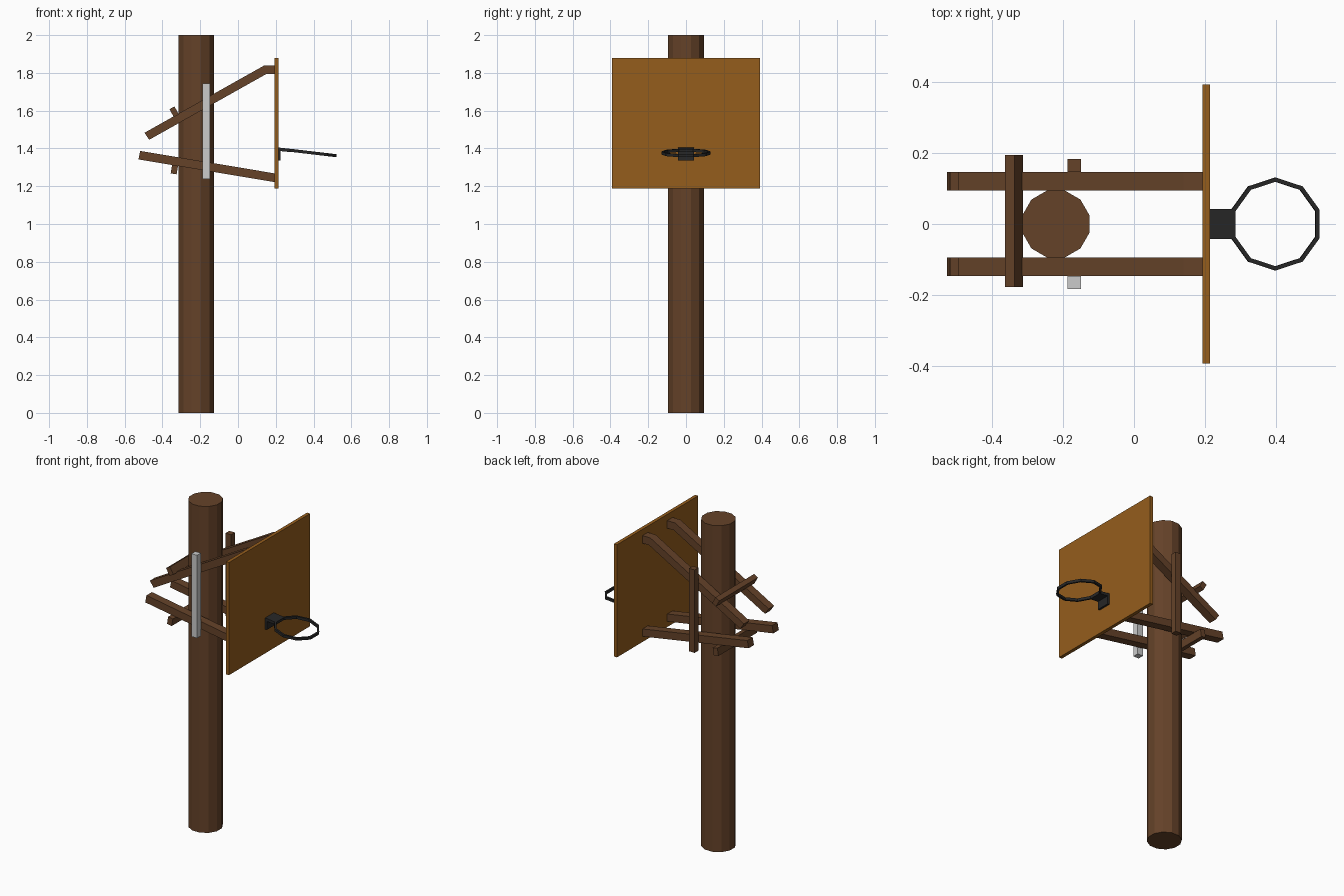
import bpy, bmesh
from math import sin, cos, pi, radians
from mathutils import Matrix

if "Cube" in bpy.data.objects:
    bpy.data.objects.remove(bpy.data.objects["Cube"])


def material(name, rgb):
    m = bpy.data.materials.new(name)
    m.diffuse_color = (*rgb, 1)
    m.use_nodes = True
    m.node_tree.nodes["Principled BSDF"].inputs["Base Color"].default_value = m.diffuse_color
    return m


WOOD = material("dark_wood", (0.13, 0.055, 0.022))
BOARD = material("board_wood", (0.30, 0.11, 0.012))
METAL = material("dark_metal", (0.02, 0.02, 0.02))


def finish(name, bm, mat=None):
    bmesh.ops.recalc_face_normals(bm, faces=bm.faces)
    me = bpy.data.meshes.new(name)
    bm.to_mesh(me)
    bm.free()
    ob = bpy.data.objects.new(name, me)
    bpy.context.collection.objects.link(ob)
    if mat:
        me.materials.append(mat)
    return ob


def prism(name, profile, y0, y1, mat=None):
    """Extrude an x-z outline from y0 to y1."""
    bm = bmesh.new()
    f = bm.faces.new([bm.verts.new((x, y0, z)) for x, z in profile])
    ext = bmesh.ops.extrude_face_region(bm, geom=[f])["geom"]
    bmesh.ops.translate(bm, vec=(0, y1 - y0, 0),
                        verts=[v for v in ext if isinstance(v, bmesh.types.BMVert)])
    return finish(name, bm, mat)


def rect(x0, x1, z0, z1):
    return [(x0, z0), (x1, z0), (x1, z1), (x0, z1)]


def tilted(cx, cz, w, h, deg):
    c, s = cos(radians(deg)), sin(radians(deg))
    return [(cx + x * c - z * s, cz + x * s + z * c)
            for x, z in rect(-w / 2, w / 2, -h / 2, h / 2)]


# Twelve-sided pole with flats facing the axes
bm = bmesh.new()
bmesh.ops.create_cone(bm, cap_ends=True, segments=12, radius1=0.0975, radius2=0.0975, depth=2,
                      matrix=Matrix.Translation((-0.22, 0, 1)) @ Matrix.Rotation(pi / 12, 4, 'Z'))
finish("pole", bm, WOOD)

# Paired support beams either side of the pole
upper = [(-0.495, 1.483), (-0.470, 1.446), (0.148, 1.793), (0.193, 1.793), (0.193, 1.84), (0.14, 1.84)]
lower = [(-0.527, 1.342), (0.193, 1.222), (0.193, 1.268), (-0.518, 1.387)]
for side, a, b in (("right", -0.146, -0.094), ("left", 0.094, 0.146)):
    prism("upper_beam_" + side, upper, a, b, WOOD)
    prism("lower_beam_" + side, lower, a, b, WOOD)

# Cross bars behind the pole
prism("upper_cross_bar", tilted(-0.338, 1.594, 0.03, 0.048, 29.3), -0.178, 0.195, WOOD)
prism("lower_cross_bar", tilted(-0.337, 1.288, 0.032, 0.046, -9.5), -0.178, 0.195, WOOD)

# Upright straps tying the beams together
strap = rect(-0.187, -0.149, 1.237, 1.745)
prism("strap_right", strap, -0.183, -0.146)
prism("strap_left", strap, 0.146, 0.183, WOOD)

# Backboard
prism("backboard", rect(0.193, 0.214, 1.188, 1.878), -0.393, 0.393, BOARD)

# L-shaped rim bracket
prism("rim_bracket", [(0.214, 1.335), (0.226, 1.335), (0.226, 1.386), (0.284, 1.380),
                      (0.284, 1.397), (0.214, 1.405)], -0.042, 0.042, METAL)

# Ten-sided rim, tilted slightly downward
bm = bmesh.new()
N = 10
section = [(0.119, -0.008), (0.131, -0.008), (0.131, 0.008), (0.119, 0.008)]
rings = [[bm.verts.new((r * cos(t), r * sin(t), z)) for r, z in section]
         for t in (2 * pi * (i + 0.5) / N for i in range(N))]
for i in range(N):
    p, q = rings[i], rings[(i + 1) % N]
    for j in range(4):
        k = (j + 1) % 4
        bm.faces.new((p[j], q[j], q[k], p[k]))
bm.transform(Matrix.Translation((0.398, 0, 1.376)) @ Matrix.Rotation(radians(6.7), 4, 'Y'))
finish("rim", bm, METAL)
